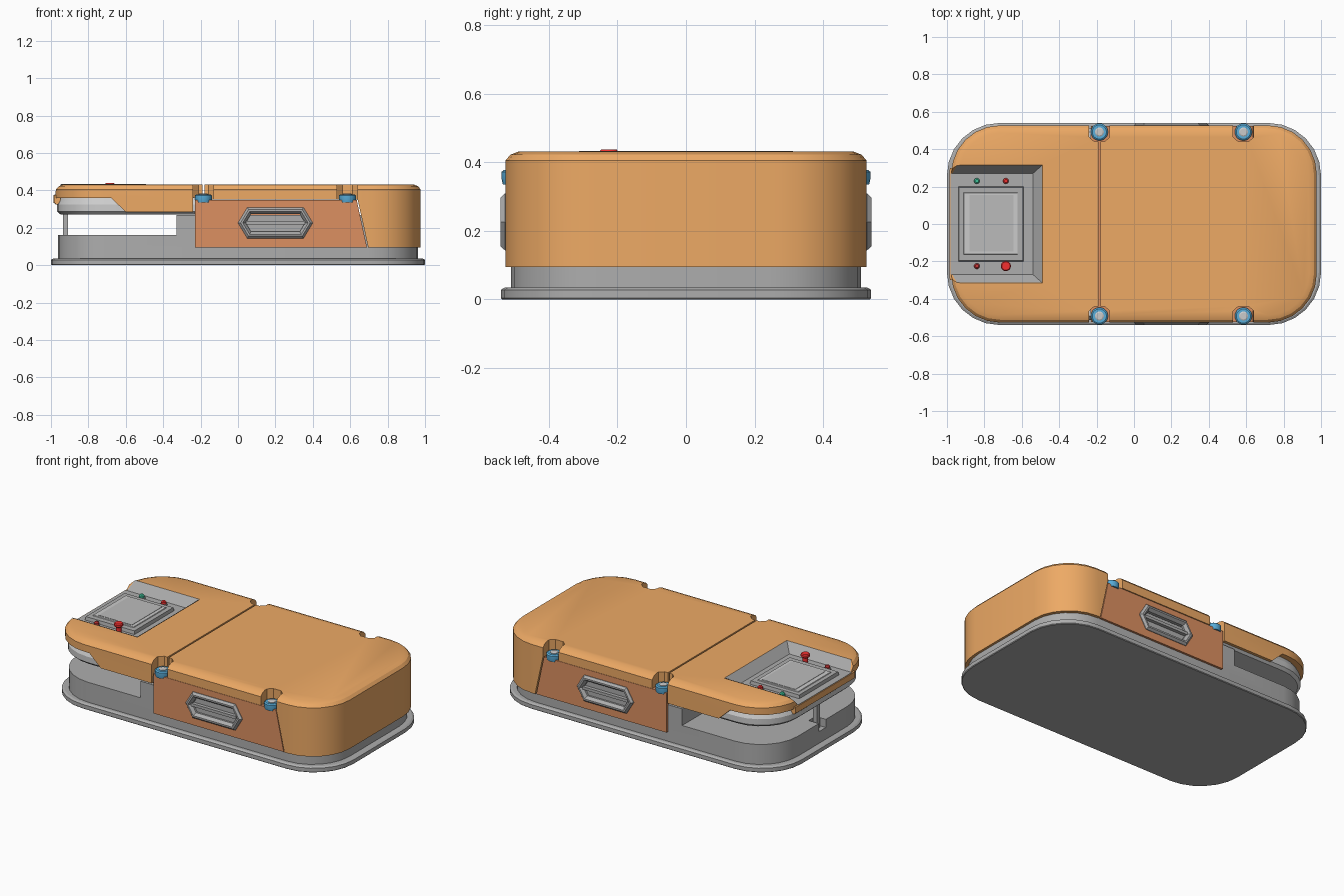
import bpy, bmesh
from math import cos, sin, pi, radians

if "Cube" in bpy.data.objects:
    bpy.data.objects.remove(bpy.data.objects["Cube"])

COLOURS = {
    "orange": (0.85, 0.40, 0.13, 1), "rust": (0.72, 0.28, 0.12, 1),
    "silver": (0.62, 0.62, 0.62, 1), "screen": (0.50, 0.50, 0.50, 1),
    "blue": (0.10, 0.42, 0.70, 1), "red": (0.90, 0.03, 0.03, 1),
    "dark_red": (0.60, 0.04, 0.04, 1), "green": (0.05, 0.55, 0.33, 1),
    "grey": (0.42, 0.42, 0.42, 1),
}
MATS = {}
for key, rgba in COLOURS.items():
    MATS[key] = bpy.data.materials.new(key)
    MATS[key].diffuse_color = rgba


def loft(name, rings, col="grey", closed=False):
    """Skin a list of equal-length rings; cap the ends unless closed on itself."""
    bm = bmesh.new()
    vs = [[bm.verts.new(p) for p in r] for r in rings]
    n = len(vs[0])
    pairs = list(zip(vs, vs[1:])) + ([(vs[-1], vs[0])] if closed else [])
    for a, b in pairs:
        for i in range(n):
            j = (i + 1) % n
            bm.faces.new((a[i], a[j], b[j], b[i]))
    if not closed:
        bm.faces.new(vs[0])
        bm.faces.new(vs[-1])
    bmesh.ops.recalc_face_normals(bm, faces=bm.faces)
    me = bpy.data.meshes.new(name)
    bm.to_mesh(me)
    bm.free()
    me.materials.append(MATS[col])
    me.polygons.foreach_set("use_smooth", [True] * len(me.polygons))
    me.set_sharp_from_angle(angle=radians(25))
    ob = bpy.data.objects.new(name, me)
    bpy.context.collection.objects.link(ob)
    return ob


def outline(hx, hy, r, z, segs=6):
    """Rounded rectangle at height z."""
    pts = []
    for k, (sx, sy) in enumerate(((1, 1), (-1, 1), (-1, -1), (1, -1))):
        for i in range(segs + 1):
            a = (k + i / segs) * pi / 2
            pts.append((sx * (hx - r) + r * cos(a), sy * (hy - r) + r * sin(a), z))
    return pts


def hull(name, hx, hy, r, levels, col="grey"):
    return loft(name, [outline(hx - d, hy - d, r - d, z) for d, z in levels], col)


def side_prism(name, profile, y0=-0.7, y1=0.7, col="grey"):
    return loft(name, [[(x, y, z) for x, z in profile] for y in (y0, y1)], col)


def box(name, x0, x1, y0, y1, z0, z1, col="grey", taper=0.0):
    def ring(t, z):
        return [(x0 + t, y0 + t, z), (x1 - t, y0 + t, z), (x1 - t, y1 - t, z), (x0 + t, y1 - t, z)]
    return loft(name, [ring(0, z0), ring(taper, z1)], col)


def turned(name, x, y, levels, col, n=20):
    return loft(name, [[(x + r * cos(2 * pi * i / n), y + r * sin(2 * pi * i / n), z)
                        for i in range(n)] for r, z in levels], col)


def cut(ob, cutters, op="DIFFERENCE"):
    """Apply booleans and drop the cutters."""
    for c in cutters:
        c.hide_render = True
        m = ob.modifiers.new("cut", "BOOLEAN")
        m.operation, m.object, m.solver = op, c, "EXACT"
    dg = bpy.context.evaluated_depsgraph_get()
    me = bpy.data.meshes.new_from_object(ob.evaluated_get(dg))
    ob.modifiers.clear()
    ob.data = me
    me.set_sharp_from_angle(angle=radians(25))
    for c in cutters:
        bpy.data.objects.remove(c)
    return ob


SCREWS = [(x, s) for x in (-0.185, 0.585) for s in (-1, 1)]


def notches():
    """Faceted pockets around the four screws."""
    prof = [(-0.055, 0.6), (-0.055, 0.465), (-0.027, 0.44), (0.027, 0.44), (0.055, 0.465), (0.055, 0.6)]
    return [loft("notch_cutter", [[(x + u, s * v, z) for u, v in prof] for z in (0.34, 0.6)])
            for x, s in SCREWS]


# base: flange, lower tub with stepped deck, post notch at the left end
hull("base_flange", 1.0, 0.54, 0.28, [(0.004, 0), (0, 0.004), (0, 0.028), (0.012, 0.035)])
tub = hull("base_tub", 0.962, 0.51, 0.26, [(0, 0.03), (0, 0.268)])
cut(tub, [box("gap_cutter", -1.2, -0.33, -0.7, 0.7, 0.162, 0.4),
          box("notch_cutter", -1.2, -0.89, -0.035, 0.035, 0.11, 0.3)])
box("support_post", -0.935, -0.908, -0.016, 0.016, 0.10, 0.285)

# silver head hanging under the left lid
head = hull("sensor_head", 0.968, 0.512, 0.26,
            [(0.018, 0.272), (0.0, 0.288), (0.0, 0.325), (0.02, 0.362)], "silver")
cut(head, [box("head_cutter", -0.23, 1.2, -0.7, 0.7, 0.2, 0.5)])

# orange lids: one rounded shell cut to its side profile, twice
SHELL = [(0, 0.095), (0, 0.405), (0.015, 0.422), (0.04, 0.432)]
right = hull("right_shell", 0.977, 0.527, 0.26, SHELL, "orange")
cut(right, [side_prism("profile_r", [(-0.18, 0.35), (0.64, 0.35), (0.706, 0.05), (1.2, 0.05),
                                     (1.2, 0.6), (-0.18, 0.6)])], "INTERSECT")
cut(right, notches())

left = hull("left_lid", 0.977, 0.527, 0.26, SHELL, "orange")
cut(left, [side_prism("profile_l", [(-1.2, 0.36), (-0.68, 0.36), (-0.60, 0.285), (-0.24, 0.285),
                                    (-0.24, 0.35), (-0.19, 0.35), (-0.19, 0.6), (-1.2, 0.6)])], "INTERSECT")
FLOOR, TOP = 0.375, 0.432
pocket = loft("pocket_cutter", [
    [(-1.2, -0.27, FLOOR), (-0.54, -0.27, FLOOR), (-0.54, 0.27, FLOOR), (-1.2, 0.27, FLOOR)],
    [(-1.2, -0.315, TOP), (-0.49, -0.315, TOP), (-0.49, 0.315, TOP), (-1.2, 0.315, TOP)],
    [(-1.2, -0.315, 0.6), (-0.49, -0.315, 0.6), (-0.49, 0.315, 0.6), (-1.2, 0.315, 0.6)]])
cut(left, [pocket] + notches())
lip = hull("front_lip", 0.987, 0.527, 0.25, [(0.012, 0.325), (0, 0.335), (0, 0.374)], "orange")
cut(lip, [box("lip_cutter", -1.2, -0.95, -0.3, 0.3, 0.2, 0.5)], "INTERSECT")

# grey lining of the control pocket
box("pocket_floor", -0.982, -0.541, -0.269, 0.269, FLOOR - 0.004, FLOOR + 0.002)
low = [(-0.97, 0.27, FLOOR), (-0.54, 0.27, FLOOR), (-0.54, -0.27, FLOOR), (-0.97, -0.27, FLOOR)]
high = [(-0.945, 0.315, TOP), (-0.49, 0.315, TOP), (-0.49, -0.315, TOP), (-0.945, -0.315, TOP)]
me = bpy.data.meshes.new("pocket_walls")
me.from_pydata([(x - 0.002, y * 0.995, z + 0.001) for x, y, z in low + high], [],
               [(i, i + 1, i + 5, i + 4) for i in range(3)])
me.materials.append(MATS["grey"])
bpy.context.collection.objects.link(bpy.data.objects.new("pocket_walls", me))

# screen and controls
box("screen_housing", -0.94, -0.59, -0.2, 0.2, FLOOR, 0.398, taper=0.004)
box("screen_bezel", -0.912, -0.62, -0.165, 0.17, 0.395, 0.402, "silver", 0.004)
box("screen_glass", -0.88, -0.645, -0.148, 0.155, 0.40, 0.404, "screen")
for name, x, y, col in (("green_button", -0.84, 0.23, "green"), ("red_button", -0.685, 0.23, "red"),
                        ("reset_button", -0.84, -0.225, "dark_red")):
    turned(name + "_collar", x, y, [(0.021, FLOOR), (0.021, 0.385)], "grey")
    turned(name, x, y, [(0.015, 0.38), (0.015, 0.398), (0.009, 0.404)], col)
turned("stop_button", -0.685, -0.225, [(0.016, FLOOR), (0.016, 0.412), (0.027, 0.42),
                                       (0.027, 0.432), (0.022, 0.438)], "red")

# rust side panels (one block across the body) with hexagonal handle recesses
CX, CZ = 0.2, 0.226


def hexagon(d, y):
    """Stretched hexagon inset by d, at depth y."""
    b = 0.083 - d
    a = 0.2 - d * 1.15
    return [(CX + u, y, CZ + v) for u, v in ((-a, 0), (0.6 * b - a, b), (a - 0.6 * b, b),
                                             (a, 0), (a - 0.6 * b, -b), (0.6 * b - a, -b))]


panel = hull("side_panels", 0.97, 0.524, 0.26, [(0, 0.095), (0, 0.347)], "rust")
cut(panel, [side_prism("panel_profile", [(-0.23, 0.05), (0.699, 0.05), (0.635, 0.347),
                                         (0.635, 0.6), (-0.23, 0.6)])], "INTERSECT")
cut(panel, [loft("recess_cutter", [hexagon(0.03, s * 0.46), hexagon(0.03, s * 0.6)]) for s in (-1, 1)])

for s, side in ((-1, "front"), (1, "back")):
    loft(side + "_handle_frame", [hexagon(d, s * y) for d, y in
         ((0, 0.51), (0, 0.528), (0.012, 0.541), (0.022, 0.541), (0.036, 0.522), (0.036, 0.49))],
         "grey", closed=True)
    y0, y1 = sorted((s * 0.5, s * 0.532))
    box(side + "_handle_bar", CX - 0.158, CX + 0.158, y0, y1, CZ - 0.009, CZ + 0.009)

# blue corner screws with grey centres
for x, s in SCREWS:
    y = s * 0.492
    turned("screw", x, y, [(0.042, 0.335), (0.046, 0.352), (0.046, 0.372), (0.038, 0.378)], "blue")
    turned("screw_centre", x, y, [(0.024, 0.37), (0.024, 0.381), (0.018, 0.384)], "silver")

for m in bpy.data.materials:
    if m.users and not m.is_grease_pencil:
        m.use_nodes = True
        m.node_tree.nodes["Principled BSDF"].inputs["Base Color"].default_value = m.diffuse_color
